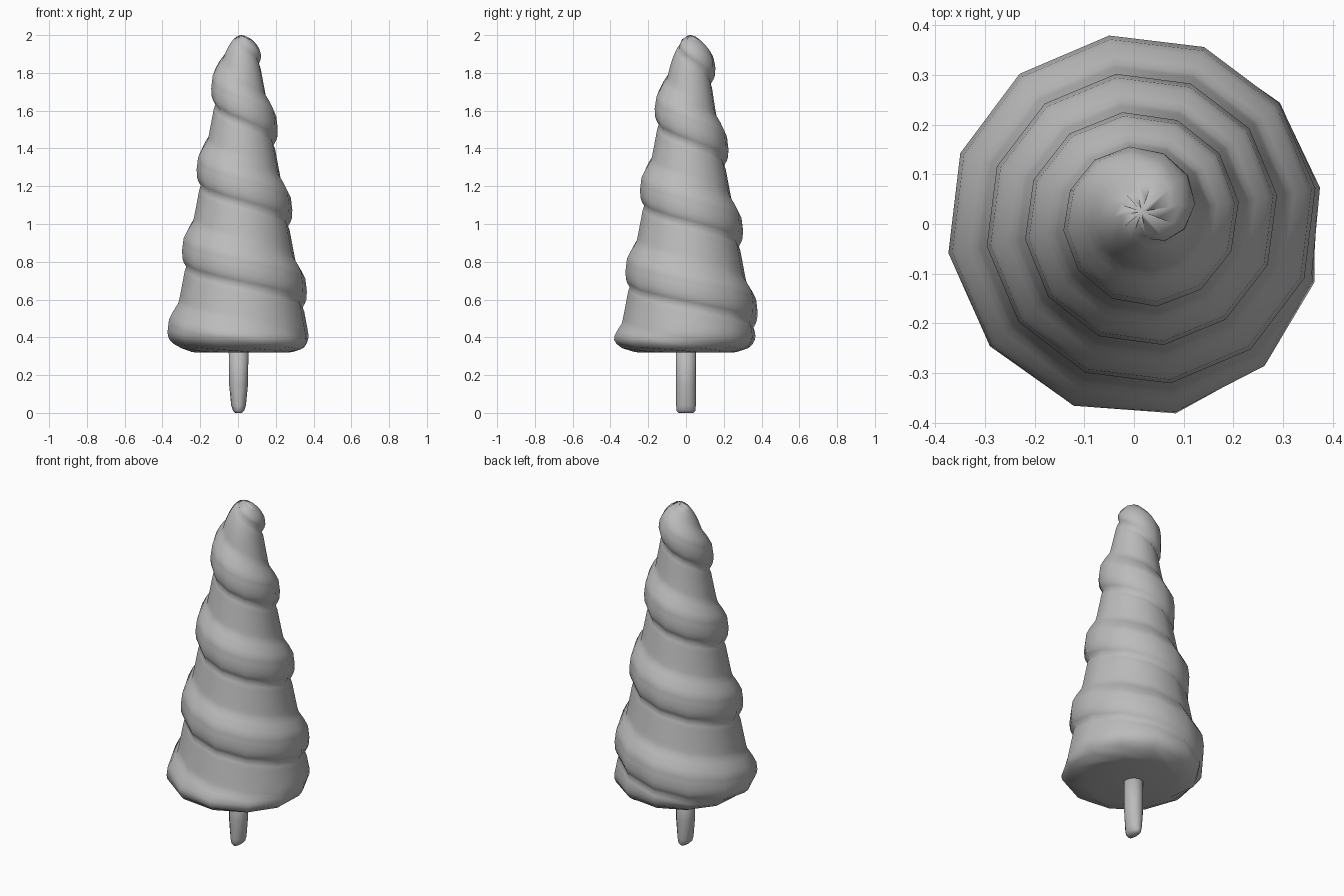
import bpy, bmesh, math

cube = bpy.data.objects.get("Cube")
if cube:
    bpy.data.objects.remove(cube, do_unlink=True)

grey = bpy.data.materials.new("plain grey")
grey.use_nodes = True
colour = (0.5, 0.5, 0.5, 1)
grey.diffuse_color = colour
grey.node_tree.nodes["Principled BSDF"].inputs["Base Color"].default_value = colour

SIDES, STEPS, PITCH = 12, 20, 0.43
BOTTOM, TOP = 0.32, 2.0

# Rope cross-section: radius offset over one turn, starting at the crease
ROPE = [(0, -.036), (.08, -.01), (.2, .002), (.35, .006), (.45, -.008),
        (.56, -.03), (.75, -.031), (1, -.032)]


def rope_offset(phase):
    for (a, ra), (b, rb) in zip(ROPE, ROPE[1:]):
        if phase <= b:
            return ra + (rb - ra) * (phase - a) / (b - a)


def swirl_radius(z, phase):
    r = 0.31 - 0.182 * (z - 0.88) + rope_offset(phase)
    if z < 0.42:                               # rounded lower rim
        v = (0.42 - z) / 0.10
        r *= 0.62 + 0.38 * math.sqrt(max(0, 1 - v * v))
    if z > 1.8:                                # rounded tip
        u = (z - 1.8) / 0.2
        r *= math.sqrt(max(0, 1 - u ** 2.5))
    return r


def finish(bm, name):
    bmesh.ops.remove_doubles(bm, verts=bm.verts, dist=0.0005)
    rims = [e for e in bm.edges if e.is_boundary]
    bmesh.ops.holes_fill(bm, edges=rims, sides=0)
    bmesh.ops.recalc_face_normals(bm, faces=bm.faces)
    for f in bm.faces:
        f.smooth = True
    mesh = bpy.data.meshes.new(name)
    bm.to_mesh(mesh)
    bm.free()
    mesh.materials.append(grey)
    bpy.context.collection.objects.link(bpy.data.objects.new(name, mesh))


def skin(bm, columns):
    for left, right in zip(columns, columns[1:]):
        for i in range(len(left) - 1):
            bm.faces.new((left[i], right[i], right[i + 1], left[i + 1]))


# Twisted cone: rows follow the helix so the crease stays clean
bm = bmesh.new()
columns = []
for k in range(SIDES + 1):
    angle = math.radians(10 + 360 * k / SIDES)
    crease = 0.785 - PITCH * (angle - math.pi) / math.tau
    column = []
    for i in range(-2 * STEPS, 4 * STEPS):
        z = min(TOP, max(BOTTOM, crease + PITCH * i / STEPS))
        r = swirl_radius(z, ((z - crease) / PITCH + 1e-6) % 1)
        lean = 0.015 * max(0, (z - 1.6) / 0.4)
        column.append(bm.verts.new((0.015 + r * math.cos(angle),
                                    0.01 + lean + r * math.sin(angle), z)))
    columns.append(column)
skin(bm, columns)
finish(bm, "twisted_cone")

# Stick: round bar pinched across x towards its lower end
bm = bmesh.new()
rings = [(0.0, .018, .04), (.012, .03, .05), (.04, .039, .052),
         (.15, .05, .053), (.4, .053, .053)]
columns = []
for k in range(SIDES + 1):
    angle = math.tau * k / SIDES
    columns.append([bm.verts.new((0.003 + rx * math.cos(angle),
                                  ry * math.sin(angle), z))
                    for z, rx, ry in rings])
skin(bm, columns)
finish(bm, "stick")
